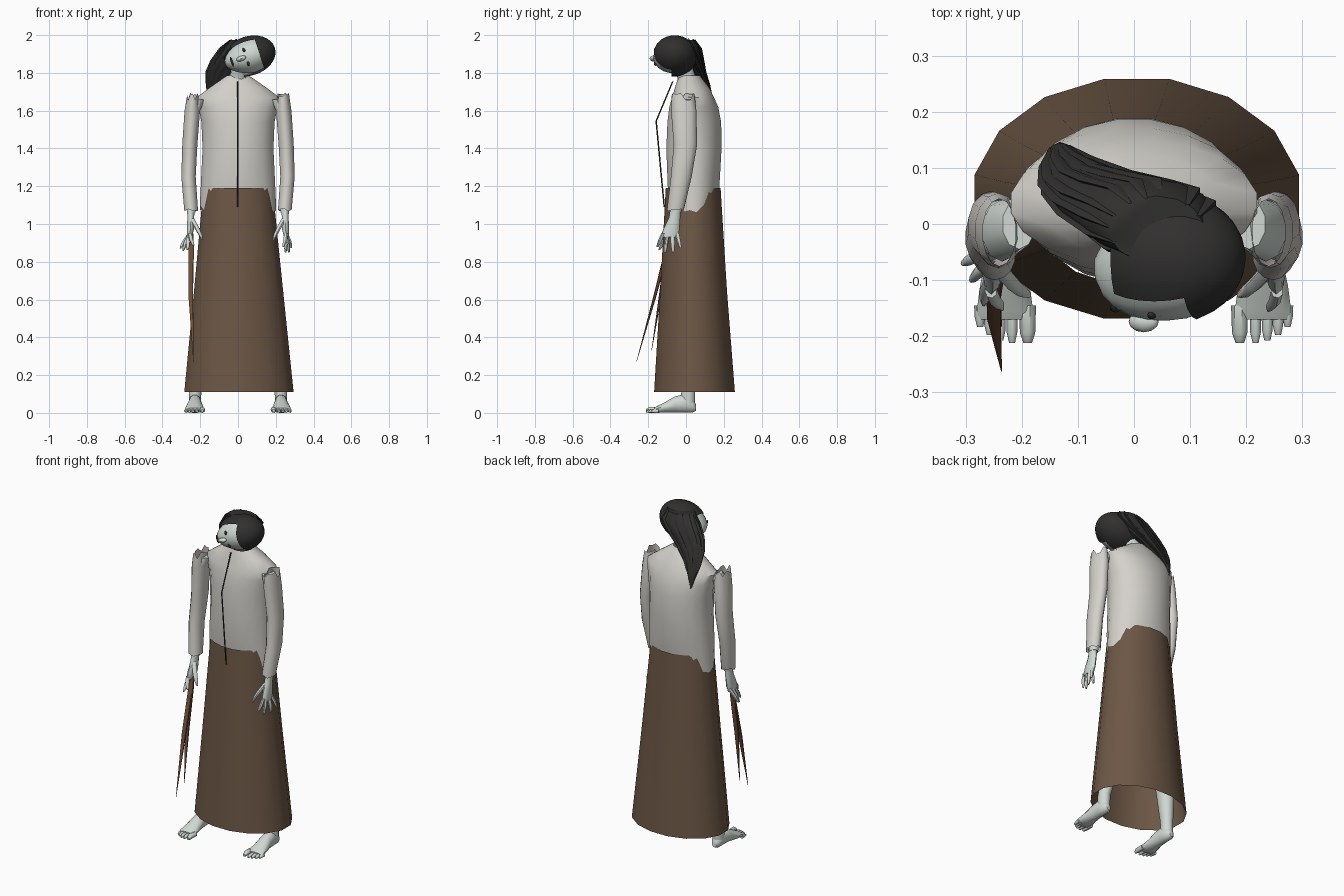
import bpy, bmesh, math, random
from mathutils import Matrix, Vector

random.seed(4)


def material(name, rgb):
    m = bpy.data.materials.new(name)
    m.diffuse_color = (*rgb, 1)
    return m


SKIN = material("pale_skin", (0.64, 0.70, 0.66))
CLOTH = material("shirt_cloth", (0.66, 0.64, 0.60))
BROWN = material("brown_cloth", (0.15, 0.095, 0.06))
RUST = material("rusty_metal", (0.16, 0.075, 0.04))
DARK = material("dark_hair", (0.03, 0.029, 0.028))


def finish(name, bm, mat, angle=50):
    bmesh.ops.recalc_face_normals(bm, faces=bm.faces)
    me = bpy.data.meshes.new(name)
    bm.to_mesh(me)
    bm.free()
    me.materials.append(mat)
    ob = bpy.data.objects.new(name, me)
    bpy.context.collection.objects.link(ob)
    bpy.ops.object.select_all(action='DESELECT')
    ob.select_set(True)
    bpy.context.view_layer.objects.active = ob
    bpy.ops.object.shade_smooth_by_angle(angle=math.radians(angle))
    return ob


def loft(name, rings, mat, sides=8, axis='z', caps=(True, True), ragged=(0, 0), flip=1):
    """Elliptical rings (x, y, z, a, b) joined into a tube; ragged jitters the end rings."""
    bm = bmesh.new()
    loops = []
    for i, (x, y, z, a, b) in enumerate(rings):
        jag = ragged[0] if i == 0 else ragged[1] if i == len(rings) - 1 else 0
        loop = []
        for k in range(sides):
            t = 2 * math.pi * (k + 0.5) / sides
            c, s = a * math.cos(t), b * math.sin(t)
            off = (c, s, random.uniform(-jag, jag)) if axis == 'z' else (c, 0, s)
            loop.append(bm.verts.new(Vector((x * flip, y, z)) + Vector(off)))
        loops.append(loop)
    for p, q in zip(loops, loops[1:]):
        for k in range(sides):
            n = (k + 1) % sides
            bm.faces.new((p[k], p[n], q[n], q[k]))
    for loop, cap in zip((loops[0], loops[-1]), caps):
        if cap:
            bm.faces.new(loop)
    return finish(name, bm, mat)


def span(z, rx, y0, y1):
    return (0, (y0 + y1) / 2, z, rx, (y1 - y0) / 2)


# skirt: open flared tube
loft("skirt", [(0.005, 0.045, 0.11, 0.295, 0.218), (0.003, 0.04, 0.65, 0.24, 0.18),
               (0, 0.038, 1.19, 0.187, 0.148)], BROWN, 16, caps=(False, False))

# shirt body with ragged hem
loft("shirt", [span(1.09, 0.205, -0.08, 0.155), span(1.19, 0.2, -0.098, 0.178),
               span(1.4, 0.19, -0.106, 0.19), span(1.54, 0.196, -0.1, 0.188),
               span(1.62, 0.212, -0.09, 0.172), span(1.67, 0.222, -0.075, 0.15),
               span(1.72, 0.155, -0.06, 0.125), span(1.785, 0.06, -0.04, 0.075)],
     CLOTH, 20, caps=(False, False), ragged=(0.03, 0))

# thin hanging cord on the chest
loft("chest_cord", [(0, -0.07, 1.755, .004, .004), (0, -0.158, 1.545, .004, .004),
                    (0, -0.135, 1.3, .004, .004), (0, -0.115, 1.09, .004, .004)], DARK, 5)

for side, f in (("left", 1), ("right", -1)):
    # sleeve, ragged at the shoulder and the cuff
    loft(side + "_sleeve", [(.248, -.055, 1.075, .037, .045), (.262, -.025, 1.25, .039, .055),
                            (.255, -.003, 1.42, .041, .062), (.242, -.012, 1.6, .042, .067),
                            (.24, -.015, 1.675, .03, .06)],
         CLOTH, 14, caps=(False, False), ragged=(0.008, 0.02), flip=f)
    # upper arm inside the sleeve opening
    loft(side + "_arm", [(.248, -.055, 1.06, .024, .03), (.255, -.005, 1.4, .034, .045),
                         (.235, -.012, 1.6, .036, .055), (.205, 0, 1.66, .03, .045)],
         SKIN, 10, flip=f)
    # palm
    loft(side + "_palm", [(.25, -.055, 1.09, .021, .027), (.25, -.06, 1.035, .019, .03),
                          (.252, -.078, .97, .019, .043), (.256, -.085, .93, .013, .045)],
         SKIN, 10, flip=f)
    # thumb
    loft(side + "_thumb", [(.245, -.075, 1.03, .014, .014), (.215, -.108, .975, .013, .012),
                           (.2, -.12, .945, .011, .011), (.188, -.126, .915, .005, .006)],
         SKIN, 7, flip=f)
    # fingers: spread on one hand, bent outward on the gripping hand
    if f > 0:
        tips = [(.24, -.152, .878), (.252, -.112, .848), (.27, -.068, .85), (.283, -.03, .872)]
    else:
        tips = [(.235, -.15, .885), (.268, -.142, .862), (.29, -.1, .858), (.305, -.07, .87)]
    for i, (x, y, z) in enumerate(tips):
        by = -.12 + .024 * i
        loft(f"{side}_finger_{i + 1}",
             [(.255, by, .95, .011, .012), ((x + .262) / 2, (y + by) / 2, (z + .95) / 2, .011, .011),
              (x * .8 + .052, y * .8 + by * .2, z * .8 + .19, .009, .009), (x, y, z, .004, .005)],
             SKIN, 7, flip=f)
    # lower leg and foot
    loft(side + "_leg", [(.228, .01, .05, .032, .038), (.226, .012, .12, .034, .038),
                         (.2, .03, .3, .05, .055), (.17, .03, .5, .055, .06)], SKIN, 12, flip=f)
    loft(side + "_foot", [(.228, .053, .028, .014, .018), (.228, .035, .037, .029, .036),
                          (.228, -.01, .05, .034, .05), (.228, -.06, .044, .037, .044),
                          (.23, -.11, .029, .046, .029), (.23, -.155, .018, .052, .018),
                          (.23, -.17, .015, .048, .012)], SKIN, 12, axis='y', flip=f)
    for i in range(5):
        r, x = (.016 if i == 0 else .011), (.189, .217, .238, .257, .274)[i]
        tip = (-.212, -.212, -.208, -.198, -.184)[i]
        loft(f"{side}_toe_{i + 1}", [(x, -.145, r, r, r), (x, tip + .018, r, r * .9, r),
                                     (x, tip, r * .7, r * .5, r * .5)], SKIN, 7, axis='y', flip=f)

# long shear blades held in one hand
for i, (y, z) in enumerate(((-.262, .27), (-.182, .33))):
    loft(f"shear_blade_{i + 1}", [(-.248, -.075, 1.0, .01, .008), (-.25 + .004 * i, -.1, .87, .015, .011),
                                  (-.25, (y * .4 - .06), (z * .4 + .51), .014, .008),
                                  (-.236, y, z, .001, .001)], RUST, 6)

# neck
loft("neck", [(0, .02, 1.7, .06, .055), (.005, 0, 1.79, .05, .05), (.025, -.03, 1.86, .05, .055)], SKIN, 12)

# head lying over to one side
HEAD = Matrix.Translation((0.06, -0.06, 1.89)) @ Matrix.Rotation(math.radians(72), 4, 'Y')


def head_part(name, loc, size, mat, seg=(18, 12), shape=None, drop=None):
    bm = bmesh.new()
    bmesh.ops.create_uvsphere(bm, u_segments=seg[0], v_segments=seg[1], radius=1)
    for v in bm.verts:
        v.co = Vector(loc) + Vector([c * s for c, s in zip(v.co, size)])
        if shape:
            shape(v.co)
    if drop:
        gone = [q for q in bm.faces if drop(q.calc_center_median())]
        bmesh.ops.delete(bm, geom=gone, context='FACES')
    bm.transform(HEAD)
    return finish(name, bm, mat)


def jaw(co):
    if co.z < 0:
        co.x *= 1 + 1.6 * co.z
        co.y += 0.12 * co.z
    if co.y > 0:
        co.z *= 0.95


head_part("head", (0, 0, 0), (.094, .112, .136), SKIN, shape=jaw)
head_part("nose", (0, -.114, -.045), (.014, .019, .028), SKIN, (8, 6))
head_part("mouth", (0, -.09, -.098), (.026, .008, .006), DARK, (8, 6))
for s in (-1, 1):
    head_part("eye", (s * .037, -.103, -.018), (.014, .007, .007), DARK, (8, 6))
    head_part("ear", (s * .088, .01, -.03), (.01, .02, .03), SKIN, (8, 6))

# hair cap, open over the face
head_part("hair_cap", (0, 0, 0), (.105, .119, .142), DARK, (22, 16),
          drop=lambda c: c.y < -.02 and c.z < .06 and c.x > -.068 or c.z < -.085 and c.y < .04)

# hair falling back and down into a tail
FALL = [(.04, -.01, 1.975, .085, .06), (.03, .01, 1.93, .118, .07), (-.02, .037, 1.87, .115, .052),
        (-.073, .066, 1.81, .088, .036), (-.112, .1, 1.735, .05, .024), (-.13, .13, 1.66, .022, .014),
        (-.132, .142, 1.6, .004, .004)]
loft("hair_tail", FALL, DARK, 14)

# loose strands over the tail
for i in range(14):
    t = 2 * math.pi * i / 14 + random.uniform(-.15, .15)
    loft(f"hair_strand_{i + 1}",
         [(x + a * .97 * math.cos(t), y + b * .97 * math.sin(t), z + random.uniform(-.008, .008),
           w, w * .5) for (x, y, z, a, b), w in zip(FALL[:6], (.004, .014, .016, .014, .01, .002))],
         DARK, 5)
